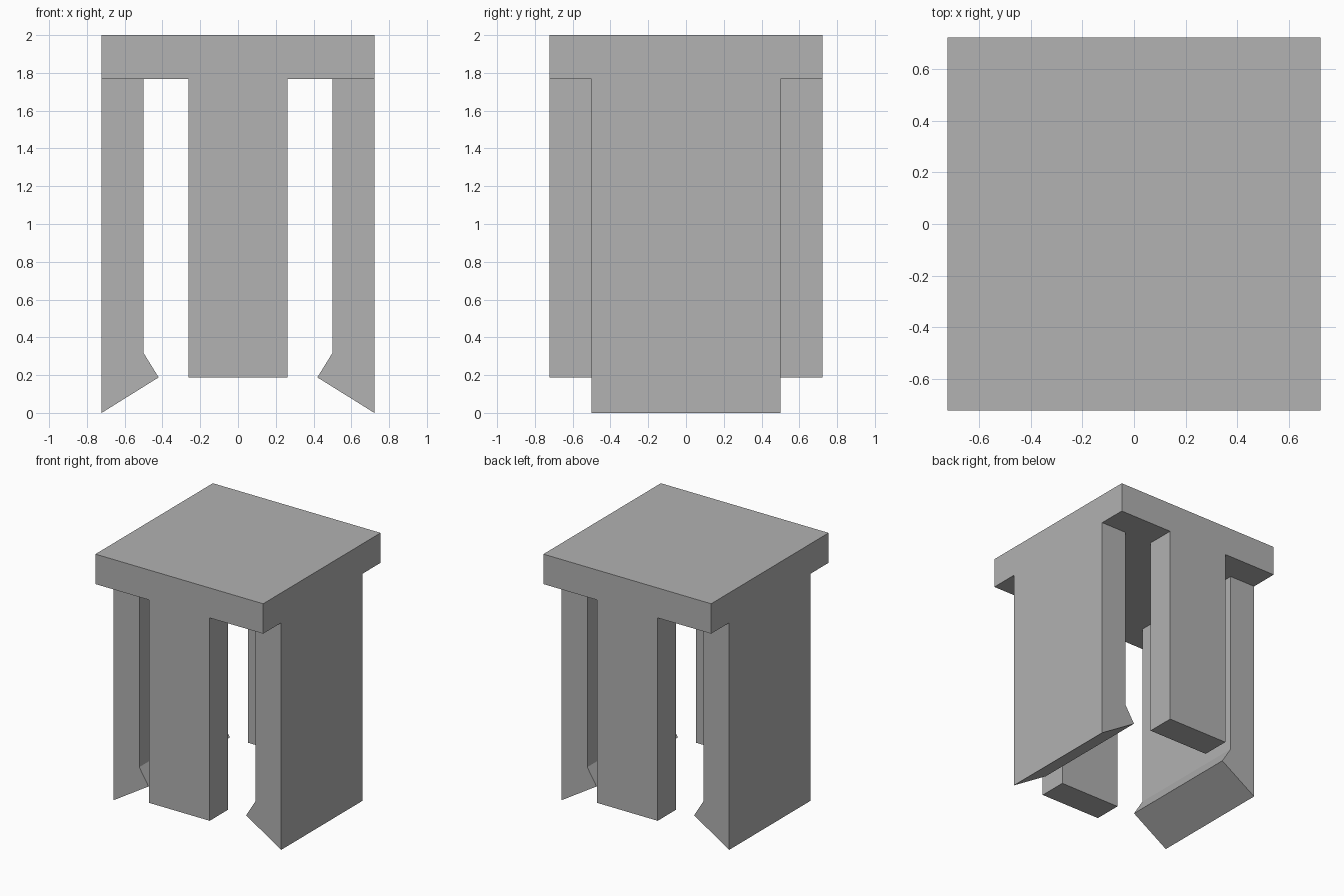
import bpy
import bmesh
from mathutils import Matrix, Vector

cube = bpy.data.objects.get("Cube")
if cube:
    bpy.data.objects.remove(cube, do_unlink=True)

HALF = 0.722        # half width of the square plate
INNER = 0.5         # inner face of every leg
PLATE_Z = 1.767     # underside of the plate
TOP_Z = 2.0
TIP_Z = 0.188       # hook tip and straight leg ends

grey = bpy.data.materials.new("plain grey")
grey.use_nodes = True
colour = (0.445, 0.445, 0.445, 1)
grey.diffuse_color = colour
grey.node_tree.nodes["Principled BSDF"].inputs["Base Color"].default_value = colour


def extrude_profile(name, profile, half_width, quarter_turns=0):
    """Extrude an x-z outline symmetrically along y, then turn it about z."""
    bm = bmesh.new()
    face = bm.faces.new([bm.verts.new((x, -half_width, z)) for x, z in profile])
    result = bmesh.ops.extrude_face_region(bm, geom=[face])
    moved = [v for v in result["geom"] if isinstance(v, bmesh.types.BMVert)]
    bmesh.ops.translate(bm, verts=moved, vec=Vector((0, 2 * half_width, 0)))
    bmesh.ops.recalc_face_normals(bm, faces=bm.faces)
    bm.transform(Matrix.Rotation(quarter_turns * 1.5707963, 4, "Z"))
    mesh = bpy.data.meshes.new(name)
    bm.to_mesh(mesh)
    bm.free()
    mesh.materials.append(grey)
    obj = bpy.data.objects.new(name, mesh)
    bpy.context.collection.objects.link(obj)
    return obj


# Square top plate
extrude_profile("top_plate", [(-HALF, PLATE_Z), (HALF, PLATE_Z),
                              (HALF, TOP_Z), (-HALF, TOP_Z)], HALF)

# Wide clip legs with inward hooks at left and right
clip = [(INNER, PLATE_Z), (HALF, PLATE_Z), (HALF, 0),
        (0.42, TIP_Z), (INNER, 0.317)]
extrude_profile("left_clip_leg", clip, INNER)
extrude_profile("right_clip_leg", clip, INNER, 2)

# Narrow straight legs at front and back
straight = [(INNER, PLATE_Z), (HALF, PLATE_Z), (HALF, TIP_Z), (INNER, TIP_Z)]
extrude_profile("back_leg", straight, 0.262, 1)
extrude_profile("front_leg", straight, 0.262, 3)
